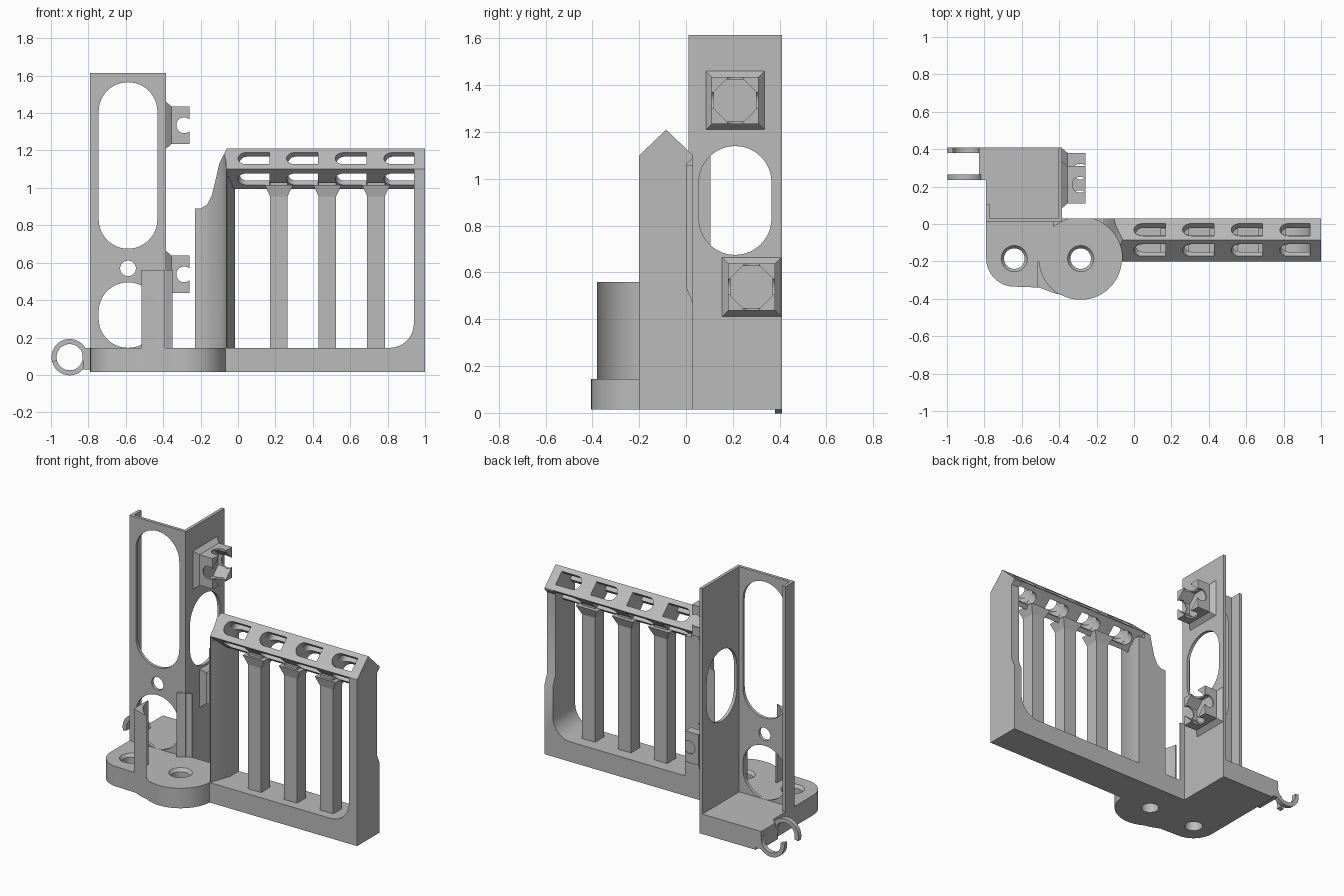
import bpy, bmesh
from math import sin, cos, radians
from mathutils import Matrix

old = bpy.data.objects.get("Cube")
if old:
    bpy.data.objects.remove(old, do_unlink=True)

grey = bpy.data.materials.new("plain grey")
grey.use_nodes = True
grey.diffuse_color = (0.5, 0.5, 0.5, 1)
grey.node_tree.nodes["Principled BSDF"].inputs["Base Color"].default_value = (0.5, 0.5, 0.5, 1)


def place(axis, u, v, w):
    return {"x": (w, u, v), "y": (u, w, v), "z": (u, v, w)}[axis]


def add(name, bm):
    bmesh.ops.recalc_face_normals(bm, faces=bm.faces)
    mesh = bpy.data.meshes.new(name)
    bm.to_mesh(mesh)
    bm.free()
    mesh.materials.append(grey)
    obj = bpy.data.objects.new(name, mesh)
    bpy.context.collection.objects.link(obj)
    return obj


def loft(name, axis, pts_a, a, pts_b, b):
    """Solid between two matching outlines at positions a and b on an axis."""
    bm = bmesh.new()
    lo = [bm.verts.new(place(axis, u, v, a)) for u, v in pts_a]
    hi = [bm.verts.new(place(axis, u, v, b)) for u, v in pts_b]
    bm.faces.new(lo)
    bm.faces.new(hi)
    for i in range(len(lo)):
        j = (i + 1) % len(lo)
        bm.faces.new((lo[i], lo[j], hi[j], hi[i]))
    return add(name, bm)


def prism(name, axis, pts, a, b):
    return loft(name, axis, pts, a, pts, b)


def rect(u0, u1, v0, v1):
    return [(u0, v0), (u1, v0), (u1, v1), (u0, v1)]


def box(name, x0, x1, y0, y1, z0, z1):
    return prism(name, "z", rect(x0, x1, y0, y1), z0, z1)


def arc(u, v, r, start, end, n=16):
    angles = [radians(start + (end - start) * i / n) for i in range(n + 1)]
    return [(u + r * cos(t), v + r * sin(t)) for t in angles]


def circle(u, v, r, n=48):
    return arc(u, v, r, 0, 360, n)[:-1]


def stadium(u, r, v0, v1):
    return arc(u, v1 - r, r, 0, 180, 24) + arc(u, v0 + r, r, 180, 360, 24)


def cut(obj, *cutters):
    for cutter in cutters:
        cutter.hide_render = True
        mod = obj.modifiers.new("cut", "BOOLEAN")
        mod.operation = "DIFFERENCE"
        mod.solver = "EXACT"
        mod.object = cutter
    bpy.context.view_layer.update()
    graph = bpy.context.evaluated_depsgraph_get()
    mesh = bpy.data.meshes.new_from_object(obj.evaluated_get(graph))
    obj.modifiers.clear()
    obj.data = mesh
    for cutter in cutters:
        bpy.data.objects.remove(cutter, do_unlink=True)
    return obj


FLOOR, TOP = 0.015, 0.145
FRONT, BACK = -0.2, 0.03
BOSS = (-0.285, -0.185)
LUG = (-0.64, -0.185)

# base plate with two screw lugs
outline = ([(-0.79, 0.41)] + arc(*LUG, 0.15, 180, 270) + [(-0.5, -0.34), (-0.44, -0.365)]
           + arc(*BOSS, 0.22, 240, 356, 32)
           + [(-0.06, FRONT), (1, FRONT), (1, BACK), (-0.385, BACK), (-0.385, 0.41)])
base = prism("base_plate", "z", outline, FLOOR, TOP)
for hole in (BOSS, LUG):
    cut(base, prism("bore", "z", circle(*hole, 0.055), -0.1, 0.3))
    cut(base, loft("countersink", "z", circle(*hole, 0.055), TOP - 0.02, circle(*hole, 0.085), TOP + 0.02))

# curved guards beside the large lug
guard = prism("front_guard", "z", [(-0.515, -0.2), (-0.515, -0.337), (-0.44, -0.365), (-0.39, -0.38),
                                   (-0.36, -0.3), (-0.45, -0.2)], TOP - 0.01, 0.56)
cut(guard, prism("round", "z", circle(*BOSS, 0.222), 0, 2))
guard = box("rear_guard", -0.43, -0.35, -0.02, BACK, TOP - 0.01, 0.56)
cut(guard, prism("round", "z", circle(*BOSS, 0.222), 0, 2))

# tower: front panel, side panel and narrow return
panel = box("tower_front_panel", -0.79, -0.385, 0.01, 0.03, TOP - 0.01, 1.615)
cut(panel,
    prism("slot", "y", stadium(-0.588, 0.157, 0.675, 1.565), -0.1, 0.2),
    prism("slot", "y", stadium(-0.588, 0.157, TOP, 0.495), -0.1, 0.2),
    prism("hole", "y", circle(-0.588, 0.57, 0.042), -0.1, 0.2))
panel = box("tower_side_panel", -0.405, -0.385, 0.01, 0.41, TOP - 0.01, 1.615)
cut(panel, prism("slot", "x", stadium(0.21, 0.155, 0.675, 1.14), -0.6, -0.2))
box("tower_return", -0.79, -0.77, 0.01, 0.105, TOP - 0.01, 1.615)

# clip sockets on the tower side
for label, y, z in (("upper", 0.21, 1.335), ("lower", 0.28, 0.538)):
    square = lambda h: rect(y - h, y + h, z - h, z + h)
    loft(label + "_clip_plinth", "x", square(0.127), -0.387, square(0.1), -0.355)
    prongs = prism(label + "_clip_prongs", "x", square(0.1), -0.36, -0.26)
    cut(prongs,
        prism("octagon", "x", [(y + u, z + v) for u, v in arc(0, 0, 0.097, 22.5, 337.5, 7)], -0.353, -0.2),
        prism("pin", "y", circle(-0.288, z, 0.042), y - 0.2, y + 0.2),
        prism("mouth", "y", rect(-0.288, -0.2, z - 0.033, z + 0.033), y - 0.2, y + 0.2),
        prism("pin", "z", circle(-0.288, y, 0.042), z - 0.2, z + 0.2),
        prism("mouth", "z", rect(-0.288, -0.2, y - 0.033, y + 0.033), z - 0.2, z + 0.2))

# cable hooks behind the tower
box("hook_web", -0.83, -0.785, 0.235, 0.41, 0.03, TOP)
for label, start, end, y in (("rear", 170, 375, 0.38), ("front", -15, 195, 0.235)):
    ring = arc(-0.9, 0.095, 0.097, start, end, 32) + arc(-0.9, 0.095, 0.07, end, start, 32)
    prism(label + "_hook", "y", ring, y, y + 0.03)

# frame ends: gabled slab with the window, wing curve and lug clearance cut away
MID = (FRONT + BACK) / 2
gable = [(FRONT, TOP - 0.01), (BACK, TOP - 0.01), (BACK, 1.1), (MID, 1.21), (FRONT, 1.1)]
frame = prism("frame_ends", "x", gable, -0.23, 1)
window = ([(-0.06, 1.4), (-0.06, TOP)] + arc(0.81, TOP + 0.13, 0.13, 270, 360) + [(0.94, 1.4)])
above_wing = [(-0.3, 0.888), (-0.2, 0.89), (-0.165, 0.91), (-0.14, 0.96), (-0.125, 1.02),
              (-0.1, 1.13), (-0.06, 1.21), (-0.06, 1.4), (-0.3, 1.4)]
notch = [(0.2, 0.47), (BACK, 0.47), (0.005, 0.53), (0.005, 1.065), (BACK, 1.09), (0.2, 1.09)]
cut(frame,
    prism("window", "y", window, -0.5, 0.5),
    prism("above_wing", "y", above_wing, -0.5, 0.5),
    prism("round", "z", circle(*BOSS, 0.222, 96), 0, 2),
    prism("notch", "x", notch, 0.9, 1.1))
prism("frame_inner_wedge", "z", [(-0.061, FRONT + 0.01), (-0.015, -0.06), (-0.015, BACK), (-0.061, BACK)],
      TOP - 0.01, 1.06)

# top rail: diamond beam with crossing slots
beam = prism("top_rail", "x", [(FRONT, 1.1), (MID, 1.21), (BACK, 1.1), (MID, 0.995)], -0.06, 0.97)
for i in range(4):
    x = 0.26 * i
    for tilt in (45, -45):
        slot = prism("slot", "z", arc(x + 0.045, 0, 0.045, 90, 270) + [(x + 0.168, -0.045), (x + 0.168, 0.045)],
                     -0.3, 0.3)
        slot.data.transform(Matrix.Translation((0, MID, 1.103)) @ Matrix.Rotation(radians(tilt), 4, "X"))
        cut(beam, slot)

# upright bars with flared heads
for i in range(3):
    x = 0.218 + 0.26 * i
    box(f"bar_{i + 1}", x - 0.047, x + 0.047, -0.14, -0.05, TOP - 0.01, 1.03)
    loft(f"bar_head_{i + 1}", "z", rect(x - 0.047, x + 0.047, -0.14, -0.05), 0.955,
         rect(x - 0.075, x + 0.075, -0.155, -0.025), 1.015)

# smooth the round walls, keep edges sharp
bpy.ops.object.select_all(action="DESELECT")
for obj in bpy.context.collection.objects:
    if obj.type == "MESH" and grey.name in obj.data.materials:
        obj.select_set(True)
        bpy.context.view_layer.objects.active = obj
bpy.ops.object.shade_smooth_by_angle(angle=radians(25))
